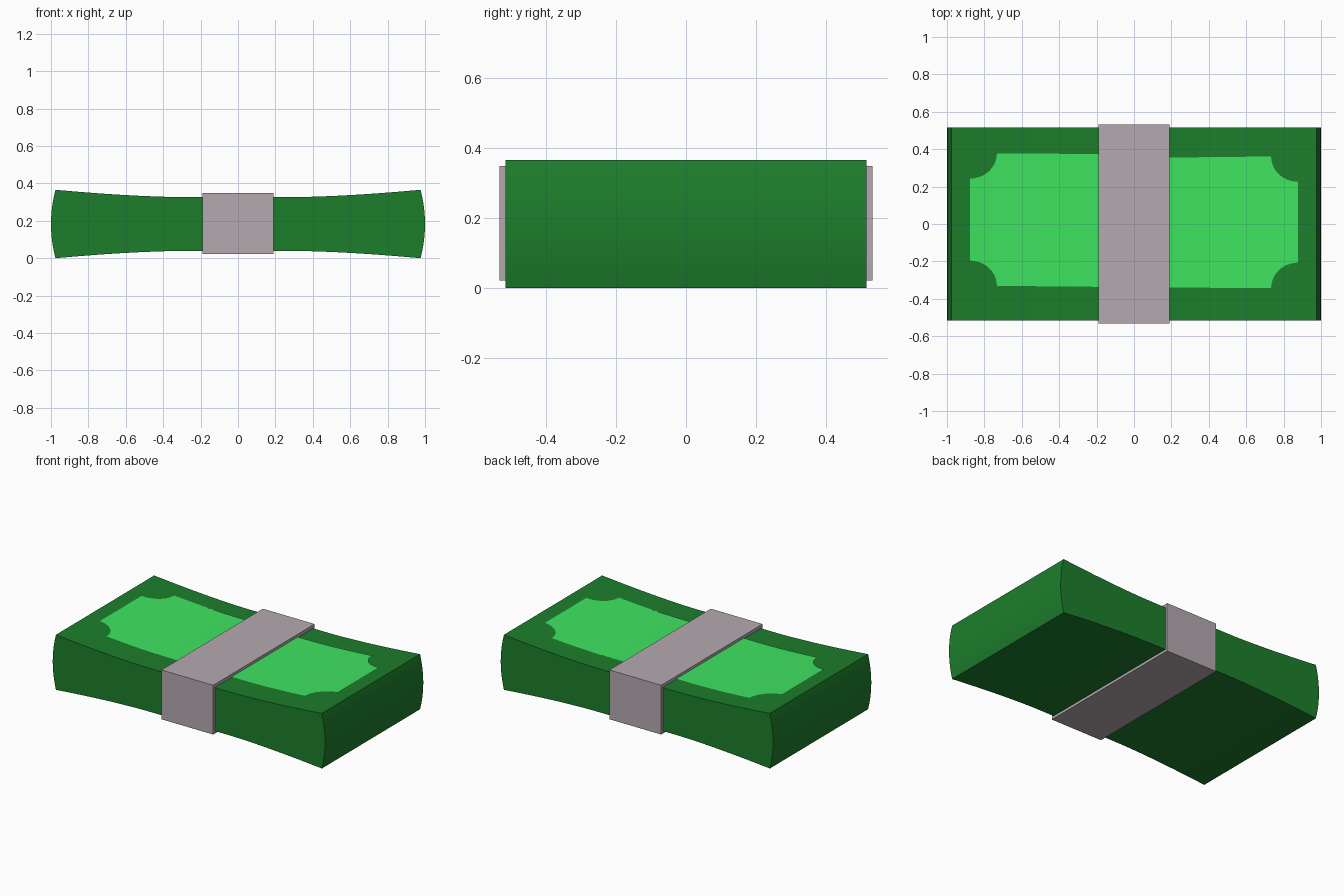
import bpy, bmesh, math

if "Cube" in bpy.data.objects:
    bpy.data.objects.remove(bpy.data.objects["Cube"])


def material(name, rgb):
    m = bpy.data.materials.new(name)
    m.diffuse_color = (*rgb, 1)
    m.use_nodes = True
    m.node_tree.nodes["Principled BSDF"].inputs["Base Color"].default_value = m.diffuse_color
    return m


dark = material("dark_green", (0.012, 0.208, 0.025))
light = material("light_green", (0.048, 0.78, 0.118))
grey = material("warm_grey", (0.459, 0.401, 0.433))


def make(name, verts, faces, mat, smooth=False):
    me = bpy.data.meshes.new(name)
    me.from_pydata(verts, [], faces)
    me.materials.append(mat)
    ob = bpy.data.objects.new(name, me)
    bpy.context.collection.objects.link(ob)
    if smooth:
        bpy.context.view_layer.objects.active = ob
        ob.select_set(True)
        bpy.ops.object.shade_smooth_by_angle(angle=math.radians(30))
        ob.select_set(False)
    return ob


def extrude(name, outline, y, mat, smooth=False):
    """Closed xz outline (clockwise seen from the front) extruded from -y to y."""
    n = len(outline)
    verts = [(x, s, z) for s in (-y, y) for x, z in outline]
    faces = [list(range(n))[::-1], list(range(n, 2 * n))]
    faces += [(i, (i + 1) % n, n + (i + 1) % n, n + i) for i in range(n)]
    return make(name, verts, faces, mat, smooth)


MID, END = 0.182, 0.976


def half_height(x):
    t = max(0, (abs(x) - 0.3) / (END - 0.3))
    return 0.144 + 0.039 * t ** 1.6


# Stack of notes: pinched in the middle, bulging ends
N = 48
xs = [-END + 2 * END * i / N for i in range(N + 1)]
h = half_height(END)
bulge = [(END + 0.024 * (1 - (k / 5) ** 2), k / 5 * h) for k in range(4, -5, -1)]
outline = [(x, MID + half_height(x)) for x in xs]
outline += [(x, MID + z) for x, z in bulge]
outline += [(x, MID - half_height(x)) for x in reversed(xs)]
outline += [(-x, MID + z) for x, z in reversed(bulge)]
low = min(z for x, z in outline)
extrude("note_stack", [(x, z - low) for x, z in outline], 0.515, dark, True)

# Paper band around the middle
band = [(-0.19, 0.349), (0.19, 0.349), (0.19, 0.022), (-0.19, 0.022)]
extrude("paper_band", band, 0.532, grey)


# Printed panels with scooped corners, laid on the curved top
def panel(name, side, top_in, top_out, low_in, low_out):
    outer, r, inner = 0.877, 0.144, 0.17
    flat = outer - r
    rows = [(inner + (flat - inner) * i / 14, 0) for i in range(15)]
    arc = [math.pi / 2 * k / 10 for k in range(11)]
    rows += [(outer - r * math.cos(a), r * 0.94 * math.sin(a)) for a in arc]
    verts, faces = [], []
    for i, (x, cut) in enumerate(rows):
        t = min(1, (x - inner) / (flat - inner))
        z = MID - low + half_height(x) + 0.004
        verts.append((side * x, top_in + (top_out - top_in) * t - cut, z))
        verts.append((side * x, low_in + (low_out - low_in) * t + cut, z))
        if i:
            quad = (2 * i - 2, 2 * i - 1, 2 * i + 1, 2 * i)
            faces.append(quad if side > 0 else quad[::-1])
    make(name, verts, faces, light, True)


panel("left_print", -1, 0.374, 0.378, -0.336, -0.331)
panel("right_print", 1, 0.355, 0.361, -0.340, -0.342)
